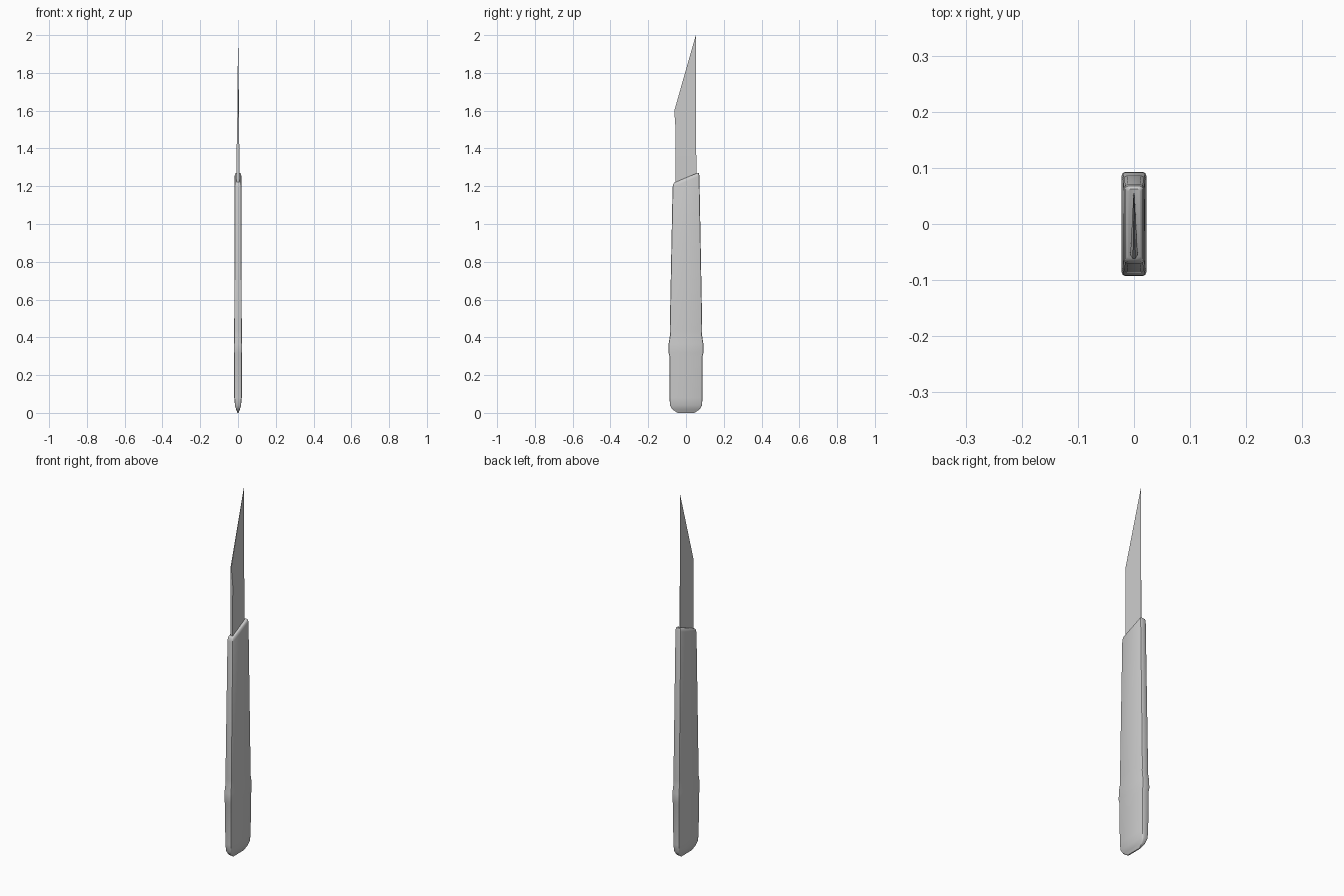
import bpy, bmesh, math

if "Cube" in bpy.data.objects:
    bpy.data.objects.remove(bpy.data.objects["Cube"])


def finish(name, bm, angle):
    bmesh.ops.recalc_face_normals(bm, faces=bm.faces)
    mesh = bpy.data.meshes.new(name)
    bm.to_mesh(mesh)
    bm.free()
    obj = bpy.data.objects.new(name, mesh)
    bpy.context.collection.objects.link(obj)
    bpy.ops.object.select_all(action='DESELECT')
    obj.select_set(True)
    bpy.context.view_layer.objects.active = obj
    bpy.ops.object.shade_smooth_by_angle(angle=math.radians(angle))
    return obj


def bridge(bm, rings):
    n = len(rings[0])
    for a, b in zip(rings, rings[1:]):
        for i in range(n):
            j = (i + 1) % n
            bm.faces.new((a[i], a[j], b[j], b[i]))


# Handle: loft of rounded rectangles (z, half depth, half thickness, tilt)
sections = [
    (0.004, 0.045, 0.003, 0), (0.018, 0.072, 0.010, 0),
    (0.040, 0.085, 0.016, 0), (0.080, 0.087, 0.020, 0),
    (0.300, 0.088, 0.021, 0), (0.320, 0.093, 0.022, 0),
    (0.365, 0.092, 0.022, 0), (0.410, 0.085, 0.020, 0),
    (0.440, 0.086, 0.020, 0), (1.225, 0.071, 0.018, 0.42),
    (1.240, 0.068, 0.016, 0.42), (1.245, 0.062, 0.011, 0.42),
]
bm = bmesh.new()
rings = []
for z, hy, hx, tilt in sections:
    c = min(0.007, hx * 0.4)
    ring = []
    for sx, sy in ((1, 1), (-1, 1), (-1, -1), (1, -1)):
        corner = [(hx, hy - c), (hx - c * 0.3, hy - c * 0.3), (hx - c, hy)]
        if sx * sy < 0:
            corner.reverse()
        for x, y in corner:
            ring.append(bm.verts.new((sx * x, sy * y, z + tilt * sy * y)))
    rings.append(ring)
bridge(bm, rings)
bm.faces.new(rings[0])
bm.faces.new(rings[-1])
low = min(v.co.z for v in bm.verts)
for v in bm.verts:
    if v.co.z < 0.01:
        v.co.z -= low
finish("handle", bm, 40)

# Blade: thick spine at the front, thin cutting edge at the back and tip
# Each row: z, spine y, spine half thickness, edge y, edge half thickness
rows = [
    (1.18, 1.18, -0.056, 0.0070, 0.056, 0.0012),
    (1.50, 1.50, -0.055, 0.0065, 0.053, 0.0010),
    (1.60, 2.00, -0.062, 0.0025, 0.052, 0.0005),
]
bm = bmesh.new()
rings = [[bm.verts.new(p) for p in ((-t, y, za), (t, y, za), (e, ye, zb), (-e, ye, zb))]
         for za, zb, y, t, ye, e in rows]
bridge(bm, rings)
bm.faces.new(rings[0])
bm.faces.new(rings[-1])
finish("blade", bm, 20)
